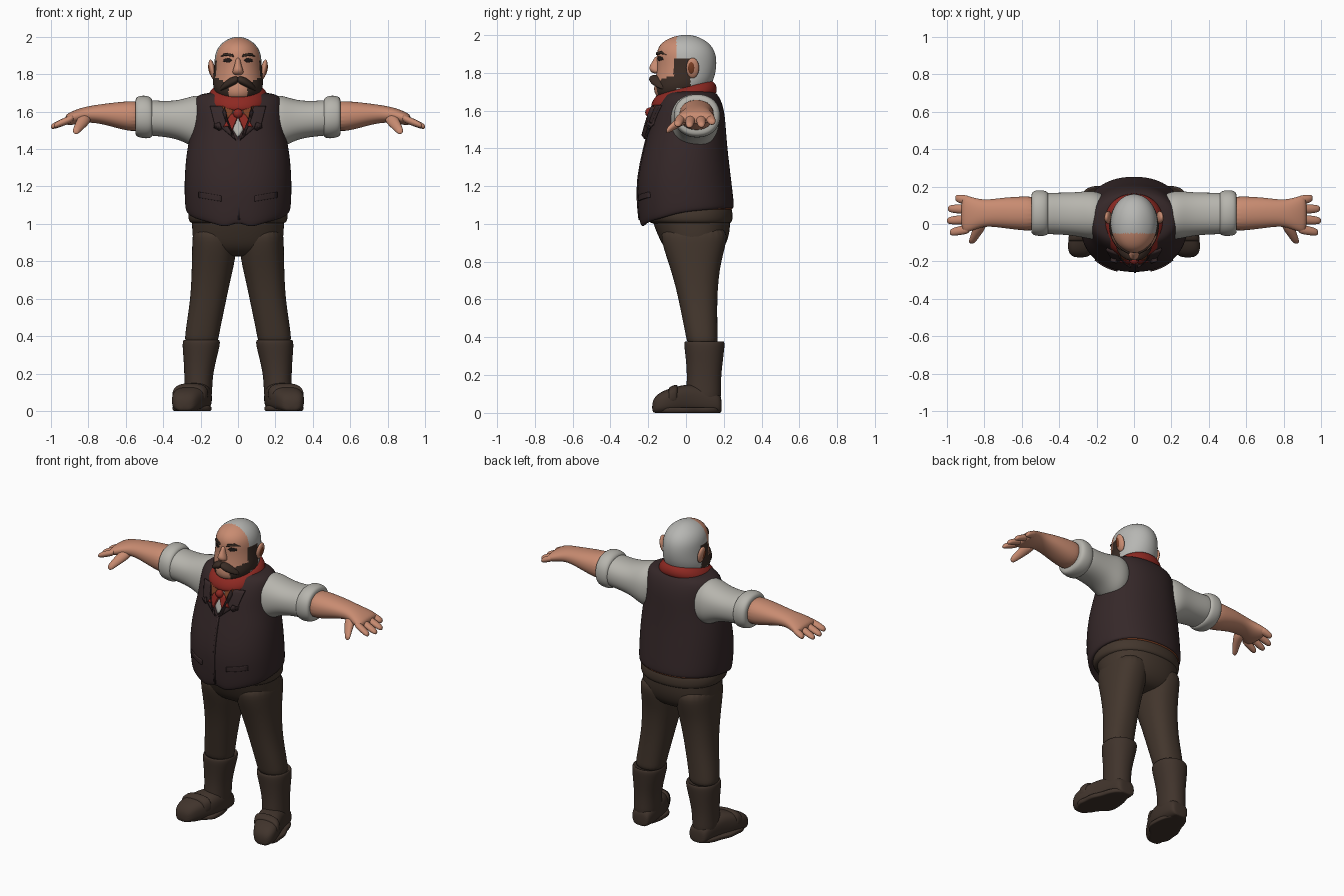
import bpy, bmesh, math
from mathutils import Vector
from mathutils.bvhtree import BVHTree


def mat(name, r, g, b):
    m = bpy.data.materials.new(name)
    m.diffuse_color = (r, g, b, 1)
    return m


SKIN = mat("skin", .58, .26, .165)
GREY = mat("grey hair", .47, .47, .45)
LINEN = mat("linen", .47, .46, .42)
HAIR = mat("dark hair", .042, .025, .018)
VEST = mat("vest cloth", .036, .021, .022)
CLOTH = mat("trouser cloth", .056, .037, .026)
BOOT = mat("boot leather", .052, .034, .025)
RED = mat("red scarf", .27, .022, .016)
RUST = mat("rust", .20, .05, .018)
BLACK = mat("eye dark", .015, .010, .009)


def link(name, bm, *mats):
    bmesh.ops.recalc_face_normals(bm, faces=bm.faces)
    me = bpy.data.meshes.new(name)
    bm.to_mesh(me)
    bm.free()
    for p in me.polygons:
        p.use_smooth = True
    for m in mats:
        me.materials.append(m)
    ob = bpy.data.objects.new(name, me)
    bpy.context.collection.objects.link(ob)
    return ob


def loft(name, rings, material, axis="z", seg=24, power=2.0, level=2, side=1, warp=None):
    """Rings are (position on axis, low a, high a, low b, high b)."""
    bm = bmesh.new()
    rows = []
    for t, a0, a1, b0, b1 in rings:
        row = []
        for i in range(seg):
            w = 2 * math.pi * i / seg
            c, s = math.cos(w), math.sin(w)
            a = (a0 + a1) / 2 + (a1 - a0) / 2 * math.copysign(abs(c) ** (2 / power), c)
            b = (b0 + b1) / 2 + (b1 - b0) / 2 * math.copysign(abs(s) ** (2 / power), s)
            p = {"z": (a, b, t), "x": (t, a, b), "y": (a, t, b)}[axis]
            p = warp(*p) if warp else p
            row.append(bm.verts.new((p[0] * side, p[1], p[2])))
        rows.append(row)
    for r, q in zip(rows, rows[1:]):
        for i in range(seg):
            j = (i + 1) % seg
            bm.faces.new((r[i], r[j], q[j], q[i]))
    bm.faces.new(rows[0])
    bm.faces.new(rows[-1])
    ob = link(name, bm, material)
    ob.modifiers.new("smooth", "SUBSURF").levels = level
    return ob


def blob(name, centre, size, material, tilt=0):
    bm = bmesh.new()
    bmesh.ops.create_uvsphere(bm, u_segments=20, v_segments=12, radius=1)
    ob = link(name, bm, material)
    ob.location, ob.scale, ob.rotation_euler = centre, size, (0, tilt, 0)
    return ob


def surface(ob):
    bpy.context.view_layer.update()
    return BVHTree.FromObject(ob, bpy.context.evaluated_depsgraph_get())


def patch(name, outline, tree, material, thick, side=1):
    """Flat outline (x, z) laid onto the front of a surface."""
    bm = bmesh.new()
    f = bm.faces.new([bm.verts.new((x * side, 0, z)) for x, z in outline])
    bmesh.ops.triangulate(bm, faces=[f])
    bmesh.ops.subdivide_edges(bm, edges=bm.edges[:], cuts=5, use_grid_fill=True)
    for v in bm.verts:
        hit = tree.ray_cast(Vector((v.co.x, -1, v.co.z)), Vector((0, 1, 0)))[0]
        v.co.y = (hit.y if hit else -.12) - thick
    ob = link(name, bm, material)
    if ob.data.polygons[0].normal.y > 0:
        ob.data.flip_normals()
    mod = ob.modifiers.new("thickness", "SOLIDIFY")
    mod.thickness, mod.offset = thick + .004, -1
    return ob


def zring(z, r, yf, yb):
    return (z, -r, r, yf, yb)


# Head, with hair and beard coloured by position
head = loft("head", [zring(*r) for r in (
    (1.60, .09, -.09, .10), (1.655, .095, -.13, .10), (1.68, .11, -.165, .11),
    (1.72, .132, -.172, .125), (1.76, .135, -.162, .145), (1.80, .131, -.157, .157),
    (1.85, .127, -.153, .163), (1.90, .125, -.157, .158), (1.94, .110, -.145, .138),
    (1.97, .084, -.115, .105), (1.993, .045, -.062, .058), (2.0, .012, -.015, .015))],
    SKIN, seg=32)
bpy.context.view_layer.update()
baked = bpy.data.meshes.new_from_object(head.evaluated_get(bpy.context.evaluated_depsgraph_get()))
head.modifiers.clear()
head.data = baked
baked.materials.append(GREY)
baked.materials.append(HAIR)
for p in baked.polygons:
    x, y, z = p.center
    x = abs(x)
    if -.065 < y < .025 and 1.72 < z < 1.875:
        p.material_index = 2
    elif y > -.05 and z > 1.70:
        p.material_index = 1
    elif z < 1.73 + .45 * x and not (x < .05 and 1.685 < z) and y < .03:
        p.material_index = 2
face = surface(head)

# Facial features
loft("nose", [(1.795, -.022, .022, -.175, -.13), (1.81, -.032, .032, -.192, -.13),
              (1.83, -.026, .026, -.198, -.13), (1.86, -.015, .015, -.178, -.13),
              (1.89, -.012, .012, -.162, -.13)], SKIN, seg=14)
for s in (1, -1):
    patch("eye", [(.032, 1.875), (.05, 1.888), (.075, 1.882), (.08, 1.868), (.05, 1.862)], face, BLACK, .004, s)
    patch("eyebrow", [(.025, 1.893), (.03, 1.908), (.07, 1.915), (.095, 1.895), (.065, 1.9)], face, HAIR, .010, s)
    loft("moustache", [(-.004, -.195, -.14, 1.755, 1.79), (.025, -.198, -.13, 1.74, 1.79),
                       (.055, -.185, -.11, 1.725, 1.775), (.08, -.16, -.09, 1.715, 1.75),
                       (.095, -.135, -.10, 1.71, 1.73)], HAIR, "x", seg=14, side=s)
    blob("ear", (s * .138, .035, 1.825), (.017, .034, .055), SKIN, s * .2)
    blob("inner_ear", (s * .146, .03, 1.825), (.012, .02, .036), RUST, s * .2)


# Vest, with a pointed front hem
def hem(x, y, z):
    if z < 1.09 and y < 0:
        drop = max(0, .105 - .3 * abs(x)) * min(1, -y / .12)
        z -= drop * (.5 if abs(x) < .02 else 1)
    elif z < 1.09:
        z += .02 * min(1, y / .2)
    return x, y, z


vest = loft("vest", [zring(*r) for r in (
    (1.10, .20, -.18, .19), (1.065, .255, -.225, .235), (1.06, .278, -.248, .252),
    (1.10, .285, -.256, .256), (1.2, .288, -.260, .244), (1.3, .284, -.246, .232),
    (1.4, .273, -.223, .220), (1.5, .252, -.197, .212), (1.58, .246, -.178, .206),
    (1.64, .242, -.152, .192), (1.68, .228, -.125, .172), (1.70, .185, -.10, .15),
    (1.705, .08, -.05, .10))], VEST, seg=32, power=2.2, warp=hem)
chest = surface(vest)
patch("front_seam", [(0, 1.02), (.012, 1.02), (.012, 1.47), (0, 1.47)], chest, VEST, .006)
patch("shirt_front", [(0, 1.46), (.05, 1.54), (.07, 1.62), (-.07, 1.62), (-.05, 1.54)], chest, LINEN, .005)
for s in (1, -1):
    patch("lapel", [(.012, 1.45), (.085, 1.51), (.095, 1.54), (.125, 1.53), (.15, 1.63),
                    (.08, 1.63), (.055, 1.55)], chest, VEST, .014, s)
    patch("pocket_flap", [(.09, 1.12), (.21, 1.14), (.21, 1.17), (.09, 1.15)], chest, VEST, .008, s)
    patch("scarf_tail", [(.0, 1.60), (.04, 1.585), (.078, 1.52), (.05, 1.525), (.035, 1.495),
                         (.008, 1.56)], chest, RED, .022, s)
    patch("scarf_fold", [(.02, 1.63), (.085, 1.63), (.06, 1.565), (.035, 1.58)], chest, RUST, .018, s)
blob("scarf_knot", (0, -.192, 1.59), (.026, .024, .026), RED)

# Neck scarf, low in front and high at the back
loft("neck_scarf", [zring(*r) for r in (
    (1.64, .15, -.17, .15), (1.655, .168, -.188, .165), (1.685, .165, -.185, .165),
    (1.715, .145, -.165, .15), (1.73, .12, -.13, .125), (1.725, .08, -.09, .09))],
    RED, power=2.1, warp=lambda x, y, z: (x, y, z + .25 * y))

# Trousers
loft("trouser_seat", [zring(*r) for r in (
    (1.13, .23, -.18, .20), (1.09, .25, -.20, .235), (1.0, .248, -.175, .236), (.94, .246, -.15, .23),
    (.88, .236, -.122, .208), (.84, .19, -.08, .17), (.825, .10, -.03, .12))], CLOTH, power=2.3)
loft("waistband", [zring(*r) for r in (
    (1.10, .24, -.20, .225), (1.085, .262, -.215, .244), (1.045, .27, -.215, .25),
    (1.01, .264, -.205, .247), (.995, .24, -.16, .225))], CLOTH, power=2.2)
loft("waist_lining", [zring(*r) for r in (
    (1.098, .25, -.21, .23), (1.09, .268, -.222, .249), (1.075, .268, -.222, .249),
    (1.068, .25, -.21, .23))], RUST, power=2.2)

for s in (1, -1):
    # Legs and boots
    loft("trouser_leg", [
        (1.0, .01, .24, -.14, .225), (.9, .004, .246, -.13, .215), (.8, .016, .247, -.095, .186),
        (.7, .04, .25, -.064, .172), (.6, .061, .256, -.04, .166), (.5, .082, .27, -.02, .166),
        (.4, .102, .285, 0, .168), (.35, .11, .285, .01, .17)], CLOTH, power=2.3, side=s)
    loft("boot_shaft", [
        (.36, .12, .27, .02, .18), (.385, .102, .288, -.002, .196), (.372, .094, .297, -.011, .206),
        (.335, .1, .297, -.008, .203), (.27, .117, .291, .0, .195), (.19, .134, .287, .005, .186),
        (.11, .138, .288, 0, .186), (.04, .14, .29, 0, .186)], BOOT, power=2.2, side=s)
    loft("boot_foot", [
        (.189, .16, .25, .0, .07), (.178, .145, .275, -.005, .11), (.10, .137, .29, -.005, .14),
        (.02, .142, .312, -.005, .155), (-.05, .16, .342, -.005, .14), (-.11, .192, .357, -.005, .122),
        (-.155, .22, .35, -.005, .098), (-.18, .25, .325, .0, .06)], BOOT, "y", power=2.7, side=s,
        warp=lambda x, y, z: (x, y, max(z, 0)))
    loft("boot_strap", [(-.04, .16, .335, .03, .148), (-.055, .158, .347, .03, .150),
                        (-.085, .175, .353, .03, .140), (-.095, .19, .35, .03, .126)],
         BOOT, "y", power=2.7, side=s)
    loft("boot_sole", [(0, .15, .33, -.15, .17), (.0, .14, .345, -.17, .186), (.028, .14, .35, -.175, .188),
                       (.03, .16, .33, -.14, .17)], BOOT, power=2.3, side=s,
         warp=lambda x, y, z: (x + (.02 if y < -.05 else -.03 if y > .05 and x > .25 else 0)
                               + (.03 if y < -.05 and x < .24 else 0), y, z))
    # Sleeve and rolled cuff
    loft("sleeve", [
        (.14, -.05, .15, 1.43, 1.66), (.20, -.085, .175, 1.40, 1.69), (.245, -.08, .178, 1.41, 1.685),
        (.31, -.065, .17, 1.45, 1.662), (.4, -.056, .168, 1.466, 1.656), (.46, -.056, .168, 1.47, 1.664),
        (.50, -.05, .16, 1.475, 1.66)], LINEN, "x", power=2.2, side=s)
    loft("rolled_cuff", [
        (.455, -.04, .15, 1.485, 1.65), (.46, -.06, .175, 1.46, 1.675), (.49, -.066, .182, 1.455, 1.688),
        (.525, -.064, .182, 1.46, 1.686), (.548, -.055, .17, 1.47, 1.676), (.55, -.03, .14, 1.50, 1.645)],
        LINEN, "x", power=2.2, side=s)
    # Forearm, palm, fingers and thumb
    loft("forearm_and_palm", [
        (.50, -.04, .15, 1.49, 1.66), (.6, -.035, .148, 1.497, 1.656), (.7, -.022, .142, 1.528, 1.645),
        (.79, -.010, .128, 1.545, 1.632), (.85, -.03, .138, 1.535, 1.618), (.90, -.05, .156, 1.527, 1.597),
        (.925, -.035, .14, 1.53, 1.58)], SKIN, "x", power=2.2, side=s)
    for y0, y1, tip in ((-.025, -.045, .985), (.025, .018, 1.0), (.078, .082, .995), (.125, .138, .955)):
        rings = []
        for k, r in ((0, .024), (.35, .026), (.7, .024), (.93, .019), (1, .009)):
            x, y = .875 + k * (tip - .875), y0 + k * (y1 - y0)
            z = 1.568 - .4 * (x - .875)
            rings.append((x, y - r, y + r, z - r * .85, z + r * .85))
        loft("finger", rings, SKIN, "x", seg=12, side=s)
    loft("thumb", [(.03, .78, .85, 1.54, 1.60), (-.02, .79, .862, 1.52, 1.585), (-.06, .82, .873, 1.498, 1.55),
                   (-.09, .842, .885, 1.48, 1.522), (-.105, .855, .88, 1.478, 1.502)],
         SKIN, "y", seg=14, side=s)
